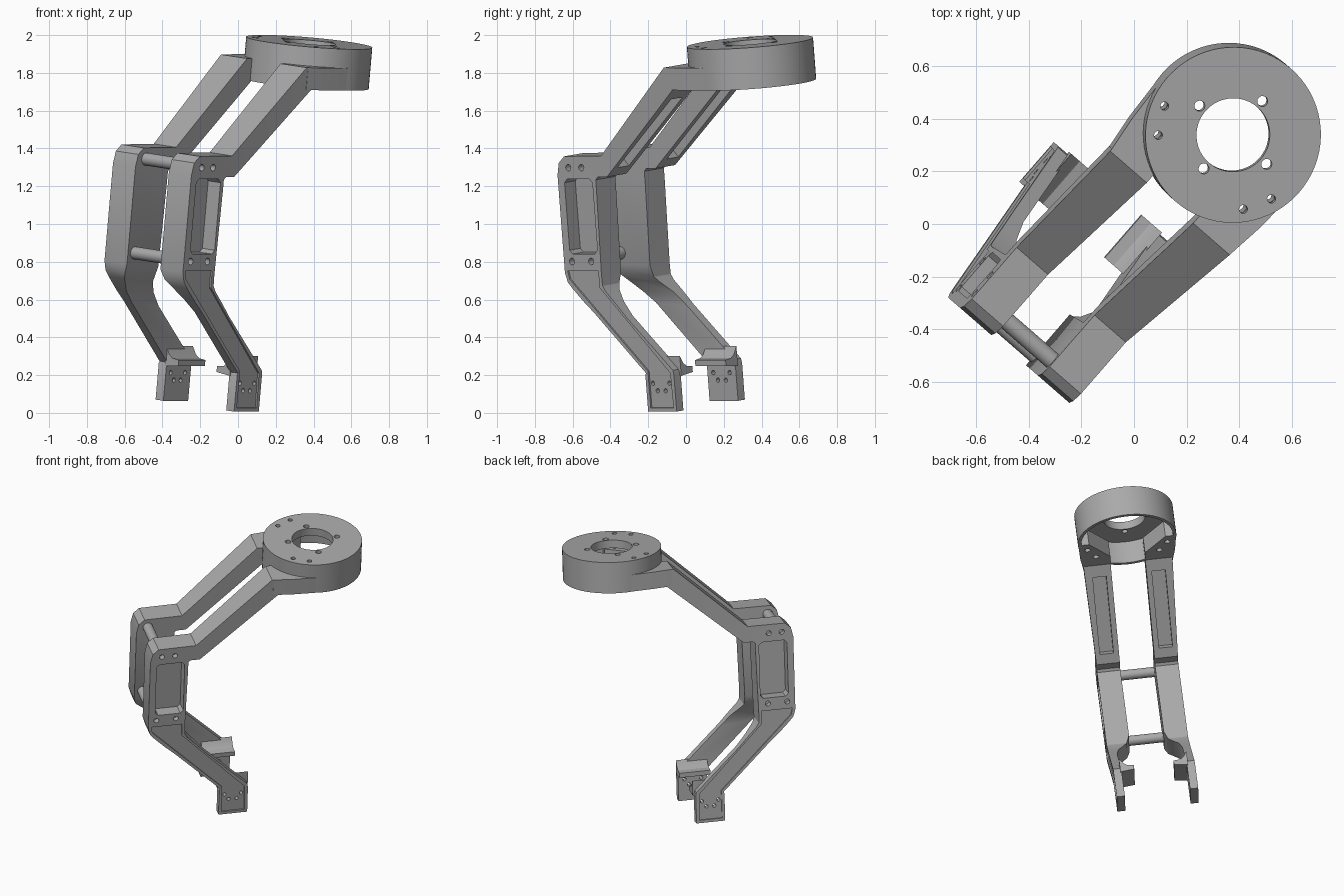
import bpy, bmesh, math
from mathutils import Matrix, Vector

if "Cube" in bpy.data.objects:
    bpy.data.objects.remove(bpy.data.objects["Cube"])

# One plain grey finish
grey = bpy.data.materials.new("machined_grey")
grey.use_nodes = True
grey.diffuse_color = (0.4, 0.4, 0.4, 1)
grey.node_tree.nodes["Principled BSDF"].inputs["Base Color"].default_value = (0.4, 0.4, 0.4, 1)

# Bracket frame: u runs along the arms, v across them, w up; yawed and slightly rolled
yaw, roll = math.radians(49), 0.115
u = Vector((math.cos(yaw), math.sin(yaw), 0))
v = Vector((math.sin(yaw) * math.cos(roll), -math.cos(yaw) * math.cos(roll), -math.sin(roll)))
w = v.cross(u) * -1
if w.z < 0:
    w = -w
FRAME = Matrix.Translation(v * -0.163) @ Matrix((u, v, w)).transposed().to_4x4()

RING_U, RING_R, RING_LOW, RING_TOP = 0.503, 0.335, 1.737, 1.957


def prism(bm, pts, lo, hi, axis, side=1):
    """Extrude a 2D outline along one axis (0 = u, 1 = v, 2 = w)."""
    rings = []
    for d in (lo, hi):
        row = []
        for p in pts:
            c = list(p)
            c.insert(axis, d)
            row.append(bm.verts.new((c[0], c[1] * side, c[2])))
        rings.append(row)
    skin(bm, rings)


def skin(bm, rings):
    """Join successive loops with quads and cap both ends."""
    for a, b in zip(rings, rings[1:]):
        for i in range(len(a)):
            j = (i + 1) % len(a)
            bm.faces.new((a[i], a[j], b[j], b[i]))
    bm.faces.new(rings[0])
    bm.faces.new(rings[-1])


def circle(x, y, r, n=20):
    return [(x + r * math.cos(i * math.tau / n), y + r * math.sin(i * math.tau / n)) for i in range(n)]


def finish(name, bm, cutter=None):
    """Turn a bmesh into a placed, shaded object, optionally cutting it."""
    bmesh.ops.recalc_face_normals(bm, faces=bm.faces)
    mesh = bpy.data.meshes.new(name)
    bm.to_mesh(mesh)
    bm.free()
    mesh.materials.append(grey)
    ob = bpy.data.objects.new(name, mesh)
    bpy.context.collection.objects.link(ob)
    ob.matrix_world = FRAME
    bpy.ops.object.select_all(action="DESELECT")
    ob.select_set(True)
    bpy.context.view_layer.objects.active = ob
    if cutter:
        mod = ob.modifiers.new("cut", "BOOLEAN")
        mod.operation, mod.solver, mod.object = "DIFFERENCE", "EXACT", cutter
        mod.use_self = True
        bpy.ops.object.modifier_apply(modifier="cut")
        bpy.data.objects.remove(cutter)
    bpy.ops.object.shade_smooth_by_angle(angle=math.radians(28))
    return ob


def helper(name, bm):
    ob = finish(name, bm)
    ob.hide_render = True
    return ob


# Arm stations: front u, front w, back u, back w, inner v, outer v
STATIONS = [
    (-.165, .02, .035, .02, .222, .277),
    (-.165, .215, .035, .215, .222, .277),
    (-.16, .225, .03, .24, .222, .277),
    (-.49, .545, -.27, .525, .222, .277),
    (-.56, .607, -.34, .6, .205, .277),
    (-.63, .676, -.40, .66, .165, .277),
    (-.66, .71, -.418, .69, .14, .277),
    (-.675, .76, -.42, .75, .118, .277),
    (-.675, 1.28, -.41, 1.2, .118, .277),
    (-.66, 1.345, -.41, 1.255, .118, .277),
    (-.62, 1.38, -.395, 1.27, .118, .277),
    (-.36, 1.383, -.33, 1.27, .118, .277),
    (.15, 1.856, .2, 1.737, .118, .303),
    (.26, 1.856, .26, 1.737, .118, .31),
]
ROD_HOLES = [(-.596, 1.32), (-.505, 1.32), (-.62, .82), (-.485, .82)]
FOOT_HOLES = [(-.125, .17), (-.095, .13), (-.04, .13), (-.01, .17)]
PAD_HOLES = [(108, .285), (131, .286)]


def pad_hole(angle, r):
    a = math.radians(angle)
    return RING_U + r * math.cos(a), r * math.sin(a)


for label, side in (("right", -1), ("left", 1)):
    # Cutters: side pocket, leg recess, slot under the upper arm, screw holes
    cut = bmesh.new()
    pocket = [(-.63, .88), (-.61, .86), (-.455, .86), (-.435, .88),
              (-.435, 1.24), (-.455, 1.26), (-.61, 1.26), (-.63, 1.24)]
    prism(cut, pocket, .19, .32, 1, side)
    recess = [(-.655, .77), (-.645, .725), (-.145, .235), (-.145, .04), (.015, .04),
              (.01, .225), (-.44, .68), (-.44, .77)]
    prism(cut, recess, .267, .32, 1, side)
    a, b = Vector((-.33, 1.27)), Vector((.2, 1.737))
    along = (b - a).normalized()
    inward = Vector((-along.y, along.x))
    p, q = a.lerp(b, .1), a.lerp(b, .88)
    slot = [p - inward * .03, q - inward * .03, q + inward * .05, p + inward * .05]
    prism(cut, slot, .155, .247, 1, side)
    for x, z in ROD_HOLES:
        prism(cut, circle(x, z, .018, 14), .235, .32, 1, side)
    for x, z in FOOT_HOLES:
        prism(cut, circle(x, z, .012, 12), .18, .32, 1, side)
    cutter = helper("arm_cutter", cut)

    # Arm: foot, leg, upright and sloping beam in one loft
    bm = bmesh.new()
    rings = []
    for fu, fw, bu, bw, vi, vo in STATIONS:
        rings.append([bm.verts.new(c) for c in (
            (fu, vi * side, fw), (fu, vo * side, fw), (bu, vo * side, bw), (bu, vi * side, bw))])
    skin(bm, rings)
    finish(label + "_arm", bm, cutter)

    # Inward lip above the foot
    bm = bmesh.new()
    prism(bm, [(.23, .31), (.205, .27), (.18, .252), (.135, .247), (.135, .215), (.23, .205)],
          -.17, .045, 0, side)
    finish(label + "_foot_lip", bm)

    # Mounting pad blending the arm into the ring
    cut = bmesh.new()
    for h in PAD_HOLES:
        prism(cut, circle(*pad_hole(*h), .02, 14), 1.7, 1.9, 2, side)
    cutter = helper("pad_cutter", cut)
    bm = bmesh.new()
    prism(bm, [(.16, .118), (.16, .304), (.3, .322), (.49, .333), (.49, .26), (.3, .118)],
          RING_LOW, 1.856, 2, side)
    finish(label + "_mounting_pad", bm, cutter)

# Ring: a shallow cup opening downwards, with a round bore
cut = bmesh.new()
for k in range(4):
    a = k * math.pi / 2
    prism(cut, circle(RING_U + .17 * math.cos(a), .17 * math.sin(a), .02), 1.85, 2.0, 2)
for h in PAD_HOLES:
    for side in (-1, 1):
        prism(cut, circle(*pad_hole(*h), .016), 1.85, 2.0, 2, side)
cutter = helper("ring_cutter", cut)
bm = bmesh.new()
PROFILE = [(RING_R, RING_LOW), (RING_R, RING_TOP), (.14, RING_TOP), (.14, 1.9), (.312, 1.9), (.312, RING_LOW)]
N = 72
loops = [[bm.verts.new((x, y, z)) for x, y in circle(RING_U, 0, r, N)] for r, z in PROFILE]
for a, b in zip(loops, loops[1:] + loops[:1]):
    for i in range(N):
        j = (i + 1) % N
        bm.faces.new((a[i], a[j], b[j], b[i]))
finish("mounting_ring", bm, cutter)

# Cross rods joining the two uprights
for name, (x, z) in (("upper_rod", ROD_HOLES[0]), ("lower_rod", ROD_HOLES[2])):
    bm = bmesh.new()
    prism(bm, circle(x, z, .034, 24), -.13, .13, 1)
    finish(name, bm)
